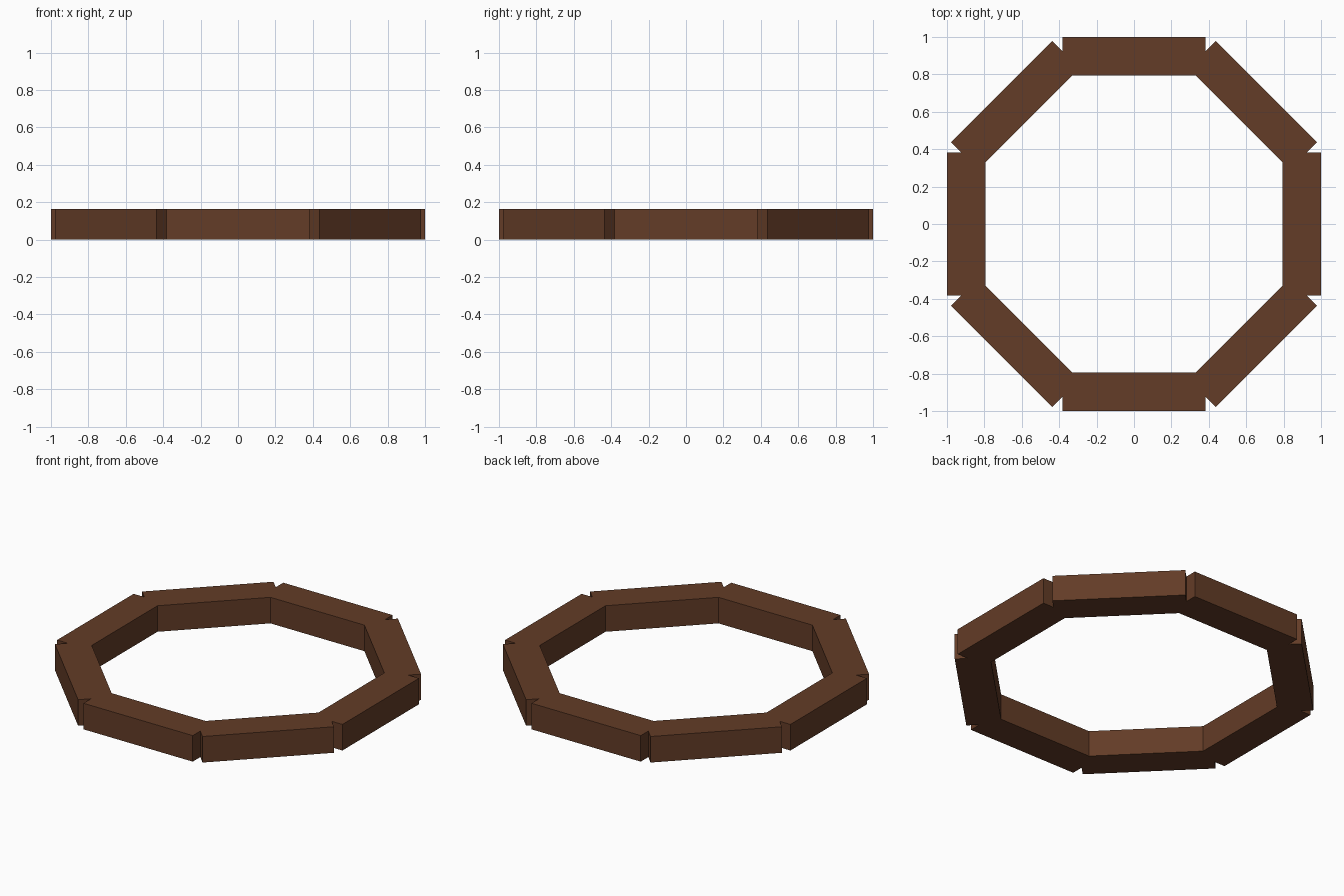
import bpy, math
from mathutils import Matrix

if "Cube" in bpy.data.objects:
    bpy.data.objects.remove(bpy.data.objects["Cube"])

OUTER, INNER, LENGTH, HEIGHT = 1.0, 0.795, 0.766, 0.165

wood = bpy.data.materials.new("dark brown wood")
wood.diffuse_color = (0.125, 0.045, 0.02, 1)
wood.use_nodes = True
wood.node_tree.nodes["Principled BSDF"].inputs["Base Color"].default_value = wood.diffuse_color

# Eight straight beams laid in an octagonal ring, ends square and overlapping
for i in range(8):
    bpy.ops.mesh.primitive_cube_add(size=1)
    beam = bpy.context.object
    beam.name = f"border_beam_{i + 1}"
    place = (Matrix.Rotation(i * math.pi / 4, 4, 'Z')
             @ Matrix.Translation(((OUTER + INNER) / 2, 0, HEIGHT / 2))
             @ Matrix.Diagonal((OUTER - INNER, LENGTH, HEIGHT, 1)))
    beam.data.transform(place)
    beam.data.materials.append(wood)
